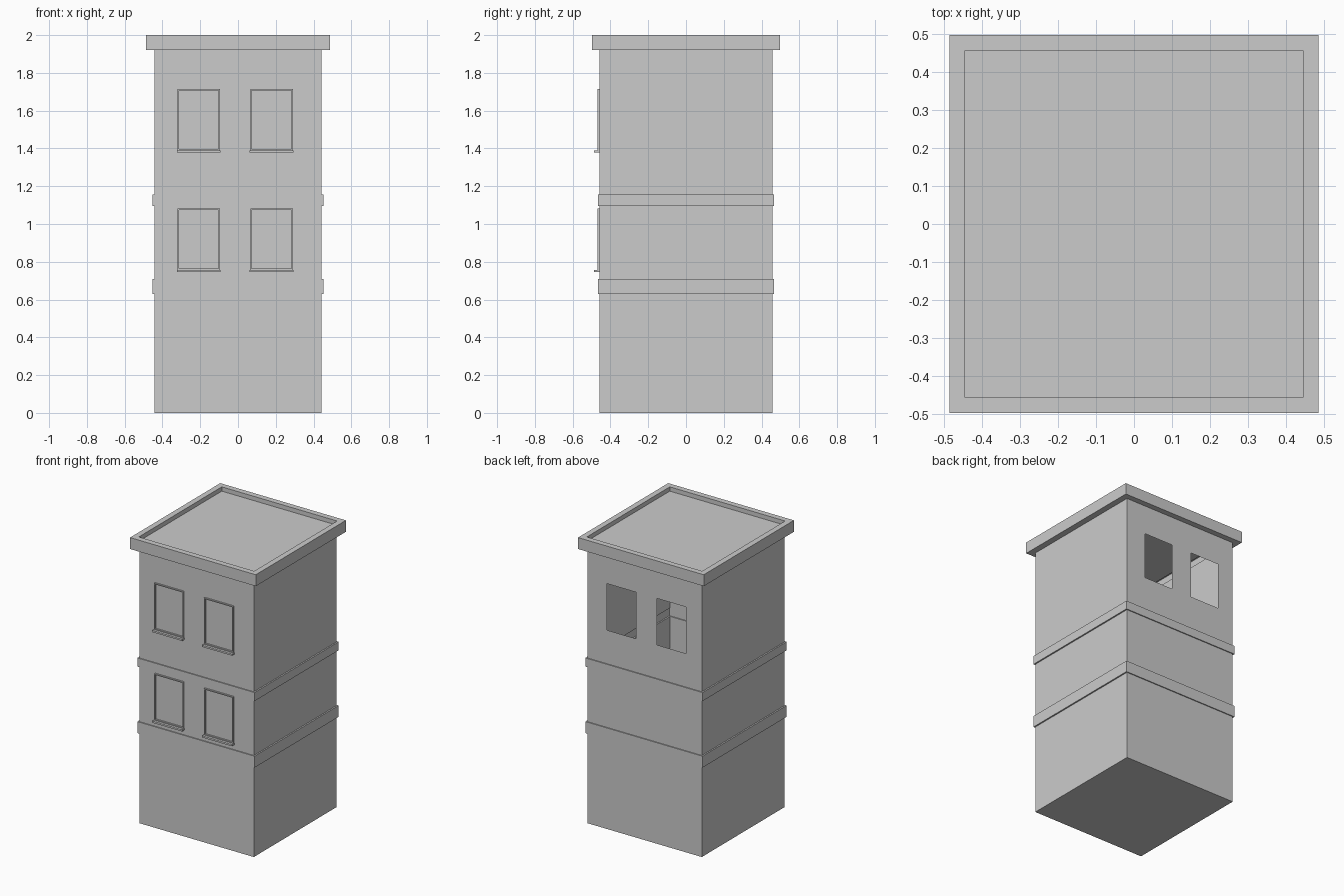
import bpy, bmesh

if "Cube" in bpy.data.objects:
    bpy.data.objects.remove(bpy.data.objects["Cube"])

BODY = (0.443, 0.458)
BAND = (0.453, 0.465)
RIM = (0.486, 0.498)
INNER = (0.446, 0.458)
WINDOWS_X = [(-0.32, -0.095), (0.065, 0.29)]
FLOORS_Z = [0.745, 1.378]          # underside of each row of sills


def finish(name, bm):
    mesh = bpy.data.meshes.new(name)
    bm.to_mesh(mesh)
    bm.free()
    obj = bpy.data.objects.new(name, mesh)
    bpy.context.collection.objects.link(obj)
    return obj


def add_box(bm, x0, x1, y0, y1, z0, z1):
    verts = bmesh.ops.create_cube(bm, size=1)["verts"]
    for v in verts:
        v.co = (x1 if v.co.x > 0 else x0,
                y1 if v.co.y > 0 else y0,
                z1 if v.co.z > 0 else z0)


# Hollow thin-walled tower: stacked rectangular rings from base to roof recess
profile = [(0, BODY), (0.63, BODY), (0.63, BAND), (0.71, BAND), (0.71, BODY),
           (1.095, BODY), (1.095, BAND), (1.155, BAND), (1.155, BODY),
           (1.92, BODY), (1.92, RIM), (2.0, RIM), (2.0, INNER), (1.97, INNER)]
bm = bmesh.new()
rings = []
for z, (hx, hy) in profile:
    rings.append([bm.verts.new((sx * hx, sy * hy, z))
                  for sx, sy in ((-1, -1), (1, -1), (1, 1), (-1, 1))])
for n, (a, b) in enumerate(zip(rings, rings[1:])):
    for i in range(4):
        if n == 8 and i == 2:      # upper back wall is built with openings
            continue
        j = (i + 1) % 4
        bm.faces.new((a[i], a[j], b[j], b[i]))
bm.faces.new(rings[0][::-1])       # base
bm.faces.new(rings[-1])            # roof

# Upper back wall with two open windows
xs = [-BODY[0], *WINDOWS_X[0], *WINDOWS_X[1], BODY[0]]
zs = [1.155, 1.39, 1.715, 1.92]
for i in range(5):
    for k in range(3):
        if k == 1 and i in (1, 3):
            continue
        x0, x1, z0, z1 = xs[i], xs[i + 1], zs[k], zs[k + 1]
        bm.faces.new([bm.verts.new((x, BODY[1], z)) for x, z in
                      ((x1, z0), (x0, z0), (x0, z1), (x1, z1))])
bmesh.ops.remove_doubles(bm, verts=bm.verts, dist=0.0001)
finish("tower_shell", bm)

# Front windows: thin raised frame and a projecting sill
wall = -BODY[1]
for row, z in zip(("lower", "upper"), FLOORS_Z):
    for side, (x0, x1) in zip(("left", "right"), WINDOWS_X):
        t, front = 0.007, wall - 0.011
        bottom, top = z + 0.012, z + 0.337
        bm = bmesh.new()
        add_box(bm, x0, x0 + t, front, wall, bottom, top)
        add_box(bm, x1 - t, x1, front, wall, bottom, top)
        add_box(bm, x0 + t, x1 - t, front, wall, top - t, top)
        add_box(bm, x0 + t, x1 - t, front, wall, bottom, bottom + t)
        finish(f"{row}_{side}_window_frame", bm)
        bm = bmesh.new()
        add_box(bm, x0 - 0.003, x1 + 0.003, wall - 0.028, wall, z, bottom)
        finish(f"{row}_{side}_window_sill", bm)
